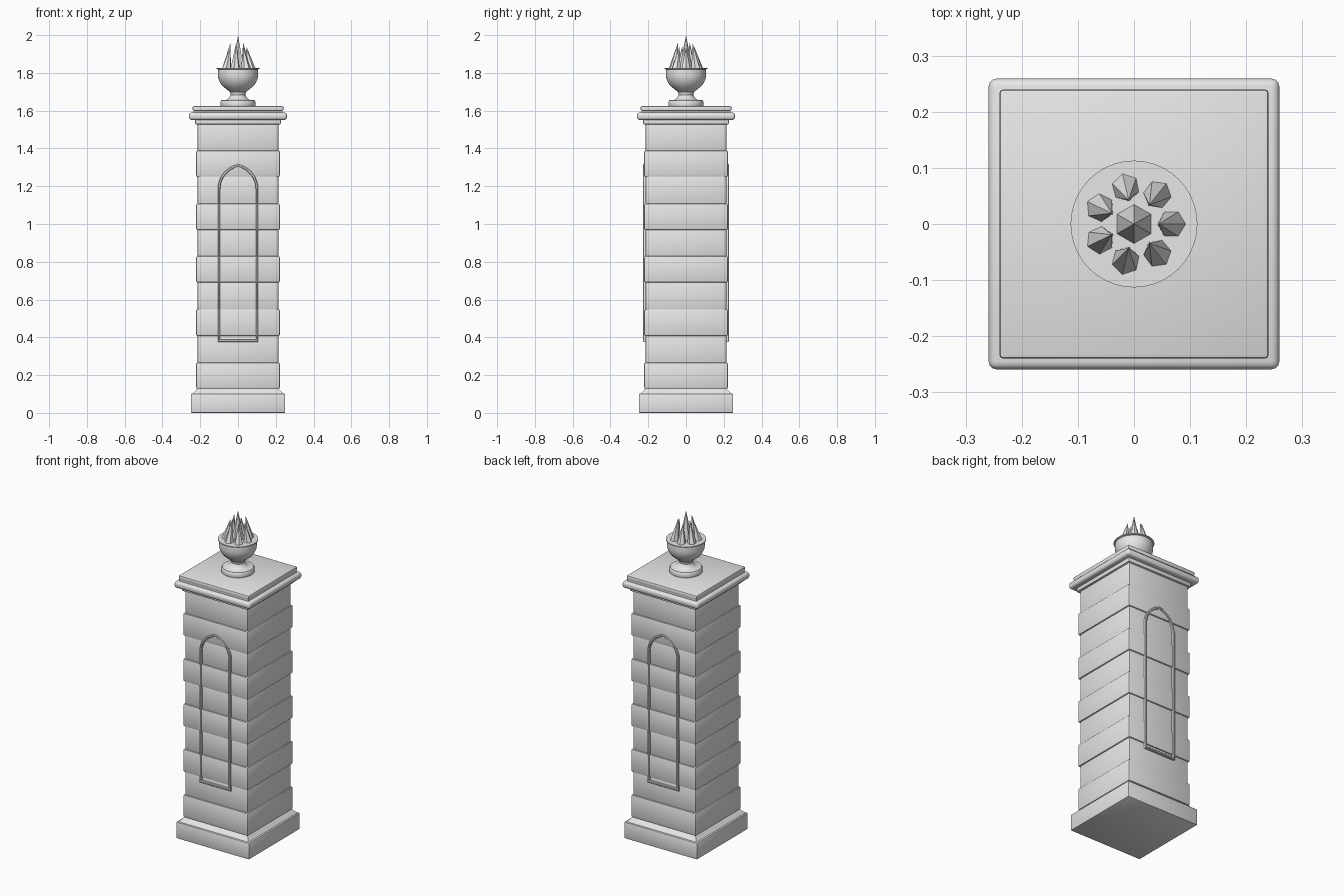
import bpy, bmesh, math
from mathutils import Vector, Matrix

if "Cube" in bpy.data.objects:
    bpy.data.objects.remove(bpy.data.objects["Cube"])

stone = bpy.data.materials.new("pale grey stone")
stone.diffuse_color = (0.8, 0.8, 0.8, 1)
stone.use_nodes = True
stone.node_tree.nodes["Principled BSDF"].inputs["Base Color"].default_value = stone.diffuse_color


def make(name, bm, smooth=True):
    bmesh.ops.recalc_face_normals(bm, faces=bm.faces)
    me = bpy.data.meshes.new(name)
    bm.to_mesh(me)
    bm.free()
    me.materials.append(stone)
    ob = bpy.data.objects.new(name, me)
    bpy.context.collection.objects.link(ob)
    if smooth:
        bpy.ops.object.select_all(action='DESELECT')
        ob.select_set(True)
        bpy.context.view_layer.objects.active = ob
        bpy.ops.object.shade_smooth_by_angle(angle=math.radians(35))
    return ob


def block(name, half, z0, z1, bevel=0.008, segments=2, top_half=None):
    """Square slab, optionally tapering to top_half."""
    bm = bmesh.new()
    bmesh.ops.create_cube(bm, size=2)
    for v in bm.verts:
        h = top_half if top_half and v.co.z > 0 else half
        v.co = (v.co.x * h, v.co.y * h, z1 if v.co.z > 0 else z0)
    if bevel:
        bmesh.ops.bevel(bm, geom=bm.edges[:], offset=bevel, segments=segments,
                        profile=0.5, affect='EDGES')
    return make(name, bm)


# Plinth with sloping upper edge
block("plinth", 0.25, 0.0, 0.102, 0.006)
block("plinth_slope", 0.243, 0.098, 0.132, 0, top_half=0.212)

# Alternating wide and narrow stone courses
levels = [0.127, 0.267, 0.407, 0.549, 0.69, 0.83, 0.968, 1.108, 1.25, 1.39, 1.535]
for i, (a, b) in enumerate(zip(levels, levels[1:])):
    wide = i % 2 == 0
    block(f"stone_course_{i + 1}", 0.222 if wide else 0.214,
          a if wide else a - 0.01, b if wide else b + 0.01, 0.009)

# Cap mouldings
block("cap_lower_fillet", 0.227, 1.528, 1.556, 0.005)
block("cap_moulding", 0.259, 1.551, 1.59, 0.014, 3)
block("cap_neck", 0.236, 1.585, 1.602, 0)
block("cap_slab", 0.24, 1.598, 1.625, 0.007)


# Pointed arch outline as a closed strip, extruded in depth
def arch(hw, z0, spring, apex, n=8):
    rise = apex - spring
    r = (hw * hw + rise * rise) / (2 * hw)      # arc centred on the spring line
    end = math.asin(min(1, rise / r))
    right = [(hw - r + r * math.cos(end * k / n), spring + r * math.sin(end * k / n))
             for k in range(n + 1)]
    return [(hw, z0)] + right + [(-x, z) for x, z in reversed(right[:-1])] + [(-hw, z0)]


def arch_frame(name, side):
    outer = arch(0.107, 0.376, 1.185, 1.317)
    inner = arch(0.094, 0.389, 1.185, 1.302)
    mid_o = arch(0.104, 0.379, 1.185, 1.313)
    mid_i = arch(0.097, 0.386, 1.185, 1.306)
    bm = bmesh.new()
    rings = [[bm.verts.new((x, side * y, z)) for x, z in pts]
             for pts, y in ((outer, 0.205), (outer, 0.225), (mid_o, 0.228),
                            (mid_i, 0.228), (inner, 0.225), (inner, 0.205))]
    n = len(outer)
    for k in range(6):
        a, b = rings[k], rings[(k + 1) % 6]
        for j in range(n):
            bm.faces.new((a[j], a[(j + 1) % n], b[(j + 1) % n], b[j]))
    make(name, bm)


arch_frame("front_arch_frame", -1)
arch_frame("back_arch_frame", 1)

# Turned urn
profile = [(0, 1.62), (0.09, 1.62), (0.093, 1.627), (0.093, 1.647), (0.088, 1.655),
           (0.06, 1.658), (0.047, 1.668), (0.039, 1.684), (0.042, 1.698),
           (0.056, 1.71), (0.077, 1.726), (0.094, 1.746), (0.104, 1.77),
           (0.107, 1.79), (0.105, 1.818), (0.113, 1.821), (0.113, 1.826), (0, 1.826)]
bm = bmesh.new()
vs = [bm.verts.new((r, 0, z)) for r, z in profile]
es = [bm.edges.new(p) for p in zip(vs, vs[1:])]
bmesh.ops.spin(bm, geom=vs + es, axis=(0, 0, 1), cent=(0, 0, 0),
               angle=2 * math.pi, steps=40)
bmesh.ops.remove_doubles(bm, verts=bm.verts, dist=0.0005)
make("urn", bm)


# Faceted flame spikes
def spike(name, base, tip, radius):
    base, tip = Vector(base), Vector(tip)
    d = tip - base
    bm = bmesh.new()
    rot = d.to_track_quat('Z', 'Y').to_matrix().to_4x4()
    bmesh.ops.create_cone(bm, cap_ends=True, segments=6, radius1=radius, radius2=0,
                          depth=d.length,
                          matrix=Matrix.Translation((base + tip) / 2) @ rot)
    make(name, bm, smooth=False)


spike("centre_flame", (0, 0, 1.815), (0, 0, 2.0), 0.037)
for k in range(7):
    a = 2 * math.pi * k / 7
    c, s = math.cos(a), math.sin(a)
    spike(f"outer_flame_{k + 1}", (0.068 * c, 0.068 * s, 1.815),
          (0.044 * c, 0.044 * s, 1.94 + 0.02 * (k % 2)), 0.027)
